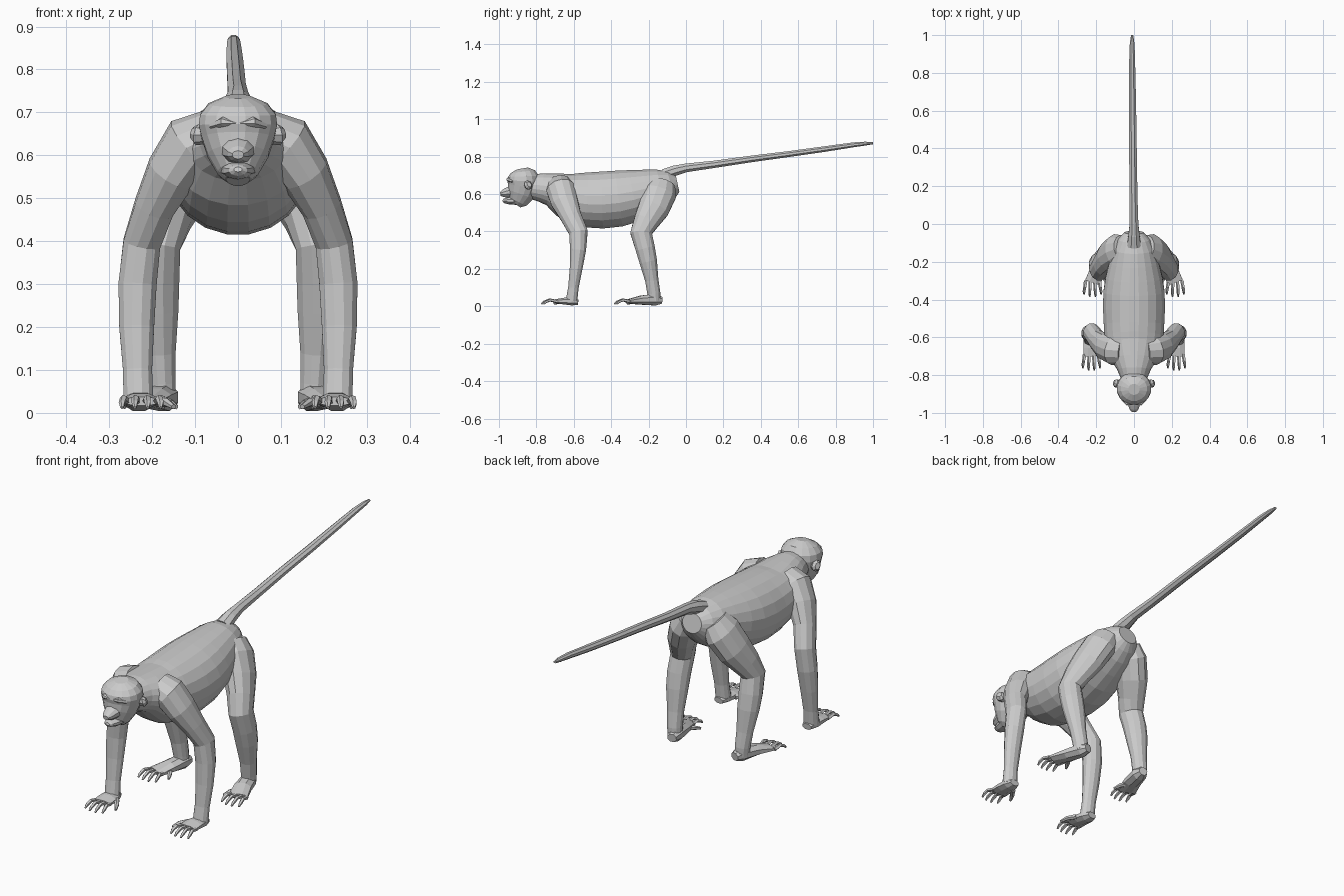
import bpy, bmesh, math
from mathutils import Vector


def loft(name, rings, sides=10, mirror=1):
    """Skin elliptical rings (x, y, z, half_width, half_depth) along their path."""
    bm = bmesh.new()
    pts = [Vector((r[0] * mirror, r[1], r[2])) for r in rings]
    loops = []
    for i, r in enumerate(rings):
        t = (pts[min(i + 1, len(pts) - 1)] - pts[max(i - 1, 0)]).normalized()
        ref = Vector((1, 0, 0))
        u = (ref - t * ref.dot(t)).normalized()
        v = t.cross(u)
        loops.append([bm.verts.new(pts[i] + u * r[3] * math.cos(a) + v * r[4] * math.sin(a))
                      for a in (2 * math.pi * (k + 0.5) / sides for k in range(sides))])
    for a, b in zip(loops, loops[1:]):
        for k in range(sides):
            n = (k + 1) % sides
            bm.faces.new((a[k], a[n], b[n], b[k]))
    bm.faces.new(loops[0])
    bm.faces.new(loops[-1])
    bmesh.ops.recalc_face_normals(bm, faces=bm.faces)
    mesh = bpy.data.meshes.new(name)
    bm.to_mesh(mesh)
    bm.free()
    obj = bpy.data.objects.new(name, mesh)
    bpy.context.collection.objects.link(obj)
    return obj


# Torso with neck: (y, top z, bottom z, half width)
profile = [(-0.83, 0.705, 0.575, 0.065), (-0.77, 0.713, 0.555, 0.09),
           (-0.72, 0.715, 0.535, 0.12), (-0.65, 0.717, 0.475, 0.15),
           (-0.60, 0.717, 0.44, 0.158), (-0.53, 0.718, 0.42, 0.162),
           (-0.45, 0.722, 0.414, 0.166), (-0.36, 0.728, 0.424, 0.164),
           (-0.28, 0.733, 0.45, 0.152), (-0.20, 0.736, 0.49, 0.132),
           (-0.13, 0.736, 0.53, 0.112), (-0.08, 0.725, 0.57, 0.085),
           (-0.045, 0.70, 0.61, 0.05)]
loft("torso", [(0, y, (t + b) / 2, w, (t - b) / 2) for y, t, b, w in profile], 20)

# Tail
loft("tail", [(0, -0.12, 0.705, 0.04, 0.03), (0, -0.06, 0.725, 0.032, 0.03),
              (0, 0.0, 0.74, 0.025, 0.025), (-0.003, 0.15, 0.759, 0.023, 0.021),
              (-0.005, 0.35, 0.788, 0.022, 0.019), (-0.007, 0.55, 0.814, 0.021, 0.017),
              (-0.009, 0.75, 0.842, 0.019, 0.016), (-0.01, 0.90, 0.864, 0.016, 0.014),
              (-0.01, 0.96, 0.87, 0.013, 0.011), (-0.01, 1.0, 0.872, 0.006, 0.006)], 8)

# Head: egg-shaped skull, snout and lower jaw
loft("skull", [(0, -0.91, 0.545, 0.028, 0.03), (0, -0.90, 0.56, 0.048, 0.052),
               (0, -0.883, 0.60, 0.072, 0.075), (0, -0.872, 0.64, 0.086, 0.083),
               (0, -0.870, 0.67, 0.093, 0.088), (0, -0.870, 0.695, 0.09, 0.084),
               (0, -0.872, 0.72, 0.07, 0.066), (0, -0.875, 0.737, 0.03, 0.03)], 16)
loft("snout", [(0, -0.92, 0.615, 0.045, 0.036), (0, -0.955, 0.608, 0.034, 0.028),
               (0, -0.98, 0.603, 0.025, 0.019), (0, -0.993, 0.601, 0.014, 0.01)], 10)
loft("lower_jaw", [(0, -0.90, 0.568, 0.045, 0.026), (0, -0.945, 0.564, 0.034, 0.02),
                   (0, -0.972, 0.565, 0.022, 0.013), (0, -0.98, 0.567, 0.01, 0.006)], 10)
loft("brow_ridge", [(-0.062, -0.925, 0.668, 0.008, 0.008), (-0.035, -0.95, 0.678, 0.012, 0.012),
                    (0, -0.956, 0.674, 0.012, 0.011), (0.035, -0.95, 0.678, 0.012, 0.012),
                    (0.0621, -0.925, 0.668, 0.008, 0.008)], 6)

for s, side in ((1, "left"), (-1, "right")):
    # Ear
    loft(side + "_ear", [(0.075, -0.85, 0.645, 0.016, 0.02), (0.095, -0.843, 0.648, 0.022, 0.026),
                         (0.106, -0.838, 0.652, 0.012, 0.016)], 8, s)

    # Arm from shoulder to wrist
    loft(side + "_arm", [(0.06, -0.675, 0.645, 0.062, 0.07), (0.108, -0.67, 0.625, 0.072, 0.078),
                         (0.155, -0.65, 0.56, 0.06, 0.074), (0.195, -0.615, 0.48, 0.048, 0.058),
                         (0.224, -0.575, 0.395, 0.045, 0.052), (0.234, -0.577, 0.30, 0.046, 0.044),
                         (0.236, -0.588, 0.20, 0.042, 0.035), (0.234, -0.602, 0.10, 0.035, 0.029),
                         (0.232, -0.612, 0.03, 0.036, 0.032)], 12, s)

    # Leg from hip to ankle
    loft(side + "_leg", [(0.06, -0.125, 0.655, 0.055, 0.07), (0.09, -0.14, 0.605, 0.07, 0.092),
                         (0.13, -0.172, 0.525, 0.068, 0.086), (0.163, -0.212, 0.455, 0.058, 0.07),
                         (0.184, -0.24, 0.39, 0.052, 0.06), (0.188, -0.218, 0.31, 0.053, 0.054),
                         (0.187, -0.202, 0.24, 0.05, 0.049), (0.182, -0.183, 0.14, 0.038, 0.037),
                         (0.178, -0.172, 0.07, 0.034, 0.036), (0.176, -0.17, 0.03, 0.032, 0.034)], 12, s)

    # Palm and sole
    loft(side + "_hand", [(0.232, -0.577, 0.022, 0.024, 0.015), (0.231, -0.61, 0.026, 0.038, 0.023),
                          (0.226, -0.655, 0.028, 0.045, 0.019), (0.225, -0.70, 0.027, 0.046, 0.011)], 8, s)
    loft(side + "_foot", [(0.165, -0.13, 0.032, 0.022, 0.02), (0.172, -0.165, 0.036, 0.036, 0.034),
                          (0.192, -0.24, 0.033, 0.042, 0.026), (0.218, -0.31, 0.026, 0.046, 0.012)], 8, s)

    # Four arched digits plus a splayed thumb on each hand and foot
    for part, cx, y0, reach in (("finger", 0.225, -0.69, 0.09), ("toe", 0.219, -0.30, 0.09)):
        for i in range(4):
            off = (i - 1.5) * 0.024
            r = reach - 0.012 * abs(i - 1.5)
            x = cx + off
            loft(f"{side}_{part}_{i + 1}",
                 [(x, y0, 0.026, 0.010, 0.009), (x + off * 0.15, y0 - r * 0.5, 0.034, 0.009, 0.008),
                  (x + off * 0.25, y0 - r * 0.8, 0.024, 0.008, 0.007),
                  (x + off * 0.25, y0 - r, 0.012, 0.004, 0.004)], 5, s)
        tx, ty = cx - 0.035, y0 + 0.05
        loft(f"{side}_{part}_thumb",
             [(tx, ty, 0.026, 0.013, 0.012), (tx - 0.025, ty - 0.035, 0.024, 0.011, 0.010),
              (tx - 0.04, ty - 0.065, 0.014, 0.006, 0.006)], 6, s)
